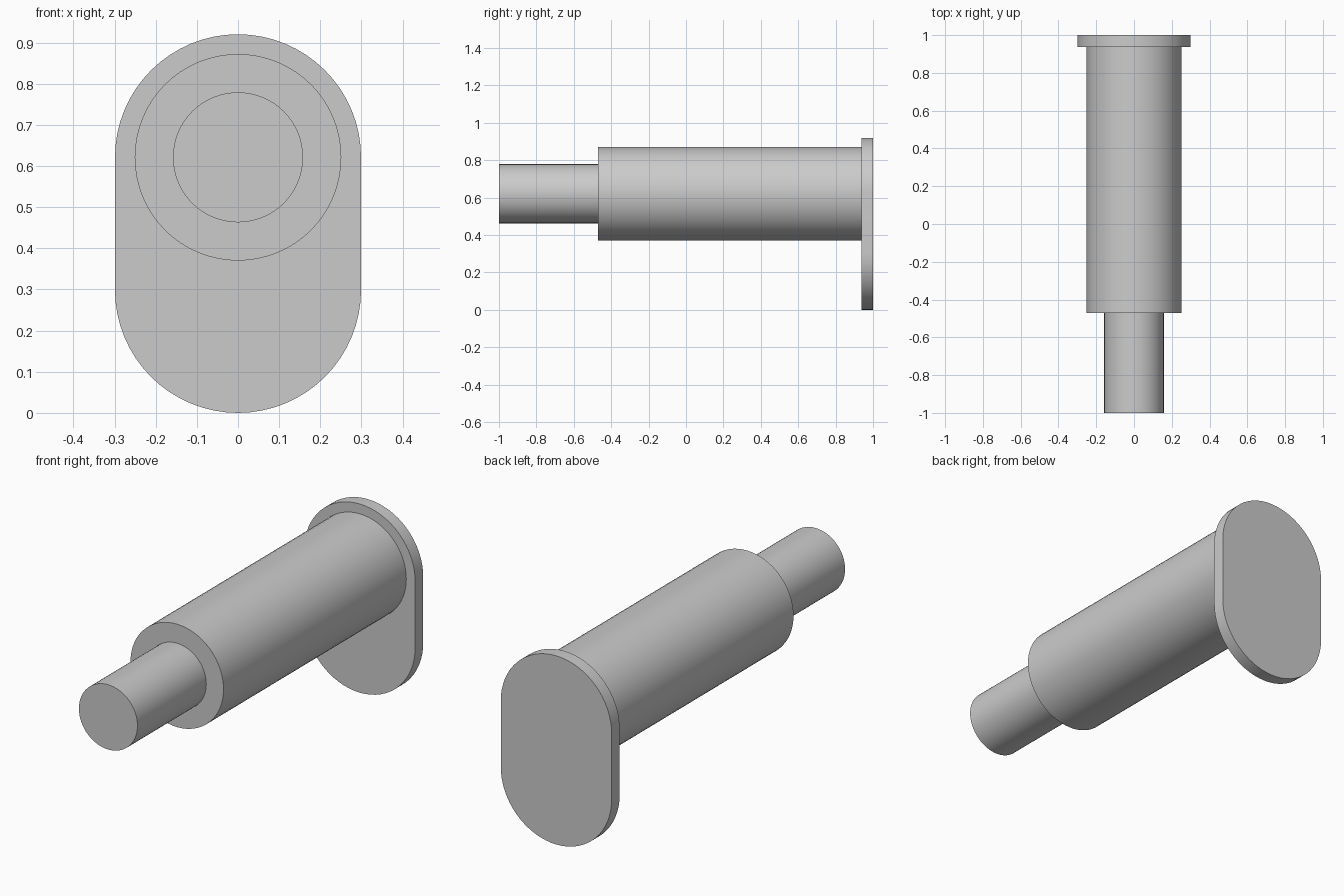
import bpy, bmesh, math

cube = bpy.data.objects.get("Cube")
if cube:
    bpy.data.objects.remove(cube, do_unlink=True)

# Single plain grey metal
grey = bpy.data.materials.new("plain grey")
grey.use_nodes = True
colour = (0.6, 0.6, 0.6, 1)
grey.diffuse_color = colour
grey.node_tree.nodes["Principled BSDF"].inputs["Base Color"].default_value = colour

AXIS_Z = 0.621


def arc(radius, cz, start, end, steps):
    """Points (x, z) along an arc, both ends included."""
    angles = [start + (end - start) * i / steps for i in range(steps + 1)]
    return [(radius * math.cos(a), cz + radius * math.sin(a)) for a in angles]


def extrude_outline(name, outline, y0, y1):
    """Solid made by sweeping an x-z outline from y0 to y1."""
    bm = bmesh.new()
    face = bm.faces.new([bm.verts.new((x, y0, z)) for x, z in outline])
    swept = bmesh.ops.extrude_face_region(bm, geom=[face], use_keep_orig=True)
    verts = [v for v in swept["geom"] if isinstance(v, bmesh.types.BMVert)]
    bmesh.ops.translate(bm, verts=verts, vec=(0, y1 - y0, 0))
    bmesh.ops.recalc_face_normals(bm, faces=bm.faces)
    mesh = bpy.data.meshes.new(name)
    bm.to_mesh(mesh)
    bm.free()
    mesh.materials.append(grey)
    obj = bpy.data.objects.new(name, mesh)
    bpy.context.collection.objects.link(obj)
    bpy.ops.object.select_all(action="DESELECT")
    obj.select_set(True)
    bpy.context.view_layer.objects.active = obj
    bpy.ops.object.shade_smooth_by_angle(angle=math.radians(30))
    return obj


def circle(radius):
    return arc(radius, AXIS_Z, 0, math.tau, 64)[:-1]


# Stepped pin: narrow tip and thick shank
extrude_outline("pin_tip", circle(0.158), -1, -0.47)
extrude_outline("pin_shank", circle(0.251), -0.47, 0.938)

# Rounded-end plate at the back
plate = arc(0.299, AXIS_Z, 0, math.pi, 32) + arc(0.299, 0.299, math.pi, math.tau, 32)
extrude_outline("end_plate", plate, 0.938, 1)
